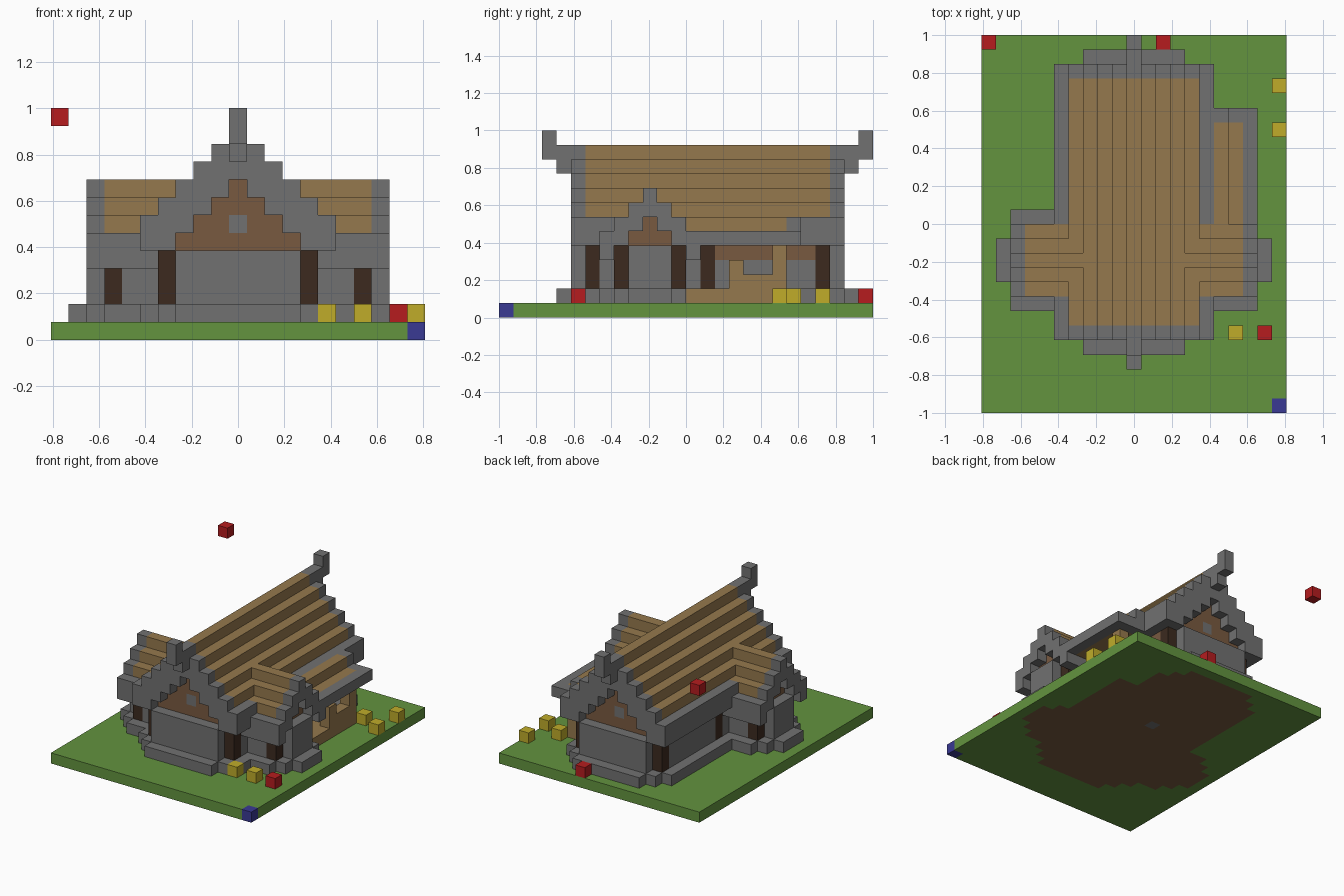
import bpy, bmesh
from mathutils import Vector

cube = bpy.data.objects.get("Cube")
if cube:
    bpy.data.objects.remove(cube, do_unlink=True)

U = 2 / 26                      # size of one block
NX, NY = 21, 26                 # ground size in blocks
CX, CY = 10, 10                 # ridge column of the house, ridge row of the wings
cells = {}                      # block position -> part name
part_colour = {}


def material(name, r, g, b):
    mat = bpy.data.materials.new(name)
    col = [(c / 255) ** 2.2 for c in (r, g, b)] + [1]
    mat.diffuse_color = col
    mat.use_nodes = True
    mat.node_tree.nodes["Principled BSDF"].inputs["Base Color"].default_value = col
    return mat


GREEN = material("grass green", 99, 146, 65)
GREY = material("stone grey", 112, 112, 112)
TAN = material("thatch tan", 148, 120, 78)
BROWN = material("timber brown", 120, 90, 66)
DARK = material("dark wood", 62, 46, 36)
RED = material("red", 180, 34, 36)
YELLOW = material("yellow", 190, 171, 46)
BLUE = material("blue", 60, 60, 146)


def fill(part, mat, i, j, k):
    """Fill a range of blocks; each range is a number or (first, last)."""
    part_colour[part] = mat
    spans = [range(r[0], r[1] + 1) if isinstance(r, tuple) else (r,) for r in (i, j, k)]
    for a in spans[0]:
        for b in spans[1]:
            for c in spans[2]:
                cells[a, b, c] = part


def fill_x(part, mat, i, j, k):
    """Fill a range and its mirror across x."""
    fill(part, mat, i, j, k)
    m = (20 - i[1], 20 - i[0]) if isinstance(i, tuple) else 20 - i
    fill(part, mat, m, j, k)


# ground, earth floor and stone footing
fill("ground", GREEN, (0, NX - 1), (0, NY - 1), 0)
footprint = [((7, 13), (4, 24)), ((6, 14), (5, 23)), ((5, 15), (6, 22)),
             ((3, 17), (7, 13)), ((2, 18), (8, 12)), ((1, 19), (9, 11))]
fill("floor", BROWN, (15, 17), (13, 19), 0)
for i, j in footprint:
    fill("floor", BROWN, i, j, 0)
    fill("footing", GREY, i, j, 1)
fill("hearth", GREY, CX, 15, 0)

# long side walls, wing side walls and end walls
fill_x("side_wall", GREY, 6, (7, 21), (2, 4))
for j in (8, 12):
    fill_x("wing_side_wall", GREY, (4, 5), j, (2, 4))
fill("end_wall", GREY, (7, 13), (5, 6), (2, 4))
fill("end_wall", GREY, (7, 13), (22, 23), (2, 4))
fill_x("wing_end_wall", GREY, (2, 3), (9, 11), (2, 4))

# dark corner posts
for j in (6, 14, 22):
    fill_x("house_post", DARK, 6, j, (2, 4))
for j in (8, 12):
    fill_x("wing_post", DARK, 3, j, (2, 4))

# main roof with stone eaves, end trims and brown gables
for d in range(6):
    top = 11 - d
    mat, part = (GREY, "main_eave") if d == 5 else (TAN, "main_roof")
    fill_x(part, mat, CX - d, (6, 22), (top - 1, top))
    for j in (5, 23):
        fill_x("gable_trim", GREY, CX - d, j, (max(5, top - 2), top))
for d in range(4):
    for j in (6, 22):
        fill_x("gable", BROWN, CX - d, j, (5, 8 - d))
for j in (6, 22):
    fill("gable_window", GREY, CX, j, 6)

# ridge horns at both ends
for near, far in ((4, 3), (24, 25)):
    fill("ridge_horn", GREY, CX, near, (10, 11))
    fill("ridge_horn", GREY, CX, far, (11, 12))

# wing roofs, running into the main roof
for d in range(4):
    top = 8 - d
    for j in (CY - d, CY + d):
        if d == 3:
            fill_x("wing_eave", GREY, (3, 4), j, (top - 1, top))
            fill_x("wing_eave", GREY, 5, j, top - 1)
        else:
            fill_x("wing_roof", TAN, (3, 5 + max(0, 2 - d)), j, (top - 1, top))
        fill_x("wing_trim", GREY, 2, j, (top - 1, top))
fill_x("wing_gable", BROWN, 3, (9, 11), 5)
fill_x("wing_gable", BROWN, 3, CY, 6)

# porch beside the left wall
fill("porch_beam", BROWN, 14, (15, 21), 4)
fill("porch_deck", TAN, (15, 17), (13, 19), 1)
fill("porch_rail", TAN, 17, (16, 18), 2)
fill("porch_rail", TAN, 17, 16, 3)
fill("porch_post", TAN, 17, 19, (2, 4))
fill("porch_roof", TAN, 17, (13, 19), 5)
fill("porch_roof", TAN, 16, (13, 19), (5, 6))
fill("porch_trim", GREY, 18, (13, 20), 5)
fill("porch_trim", GREY, (16, 17), 20, 5)
fill("porch_trim", GREY, 16, 20, 6)

# loose coloured blocks
for i, j in ((15, 5), (17, 5), (18, 20), (20, 19), (20, 22)):
    fill("yellow_blocks", YELLOW, i, j, 1)
for i, j, k in ((19, 5, 1), (12, 25, 1), (0, 25, 12)):
    fill("red_blocks", RED, i, j, k)
fill("blue_block", BLUE, 20, 0, 0)

# one mesh per part, keeping only the faces that are not covered
AXES = [Vector(v) for v in ((1, 0, 0), (0, 1, 0), (0, 0, 1))]
for part, mat in part_colour.items():
    bm = bmesh.new()
    for pos in [p for p, owner in cells.items() if owner == part]:
        centre = Vector(pos) + Vector((-10, 0.5 - NY / 2, 0.5))
        for a in range(3):
            for s in (1, -1):
                n = AXES[a] * s
                if tuple(int(c) for c in Vector(pos) + n) in cells:
                    continue
                u, v = AXES[(a + 1) % 3], AXES[(a + 2) % 3] * s
                quad = [(centre + (n + u * p + v * q) / 2) * U
                        for p, q in ((-1, -1), (1, -1), (1, 1), (-1, 1))]
                bm.faces.new([bm.verts.new(c) for c in quad])
    bmesh.ops.remove_doubles(bm, verts=bm.verts[:], dist=U / 100)
    if bm.faces:
        mesh = bpy.data.meshes.new(part)
        bm.to_mesh(mesh)
        mesh.materials.append(mat)
        bpy.context.collection.objects.link(bpy.data.objects.new(part, mesh))
    bm.free()
